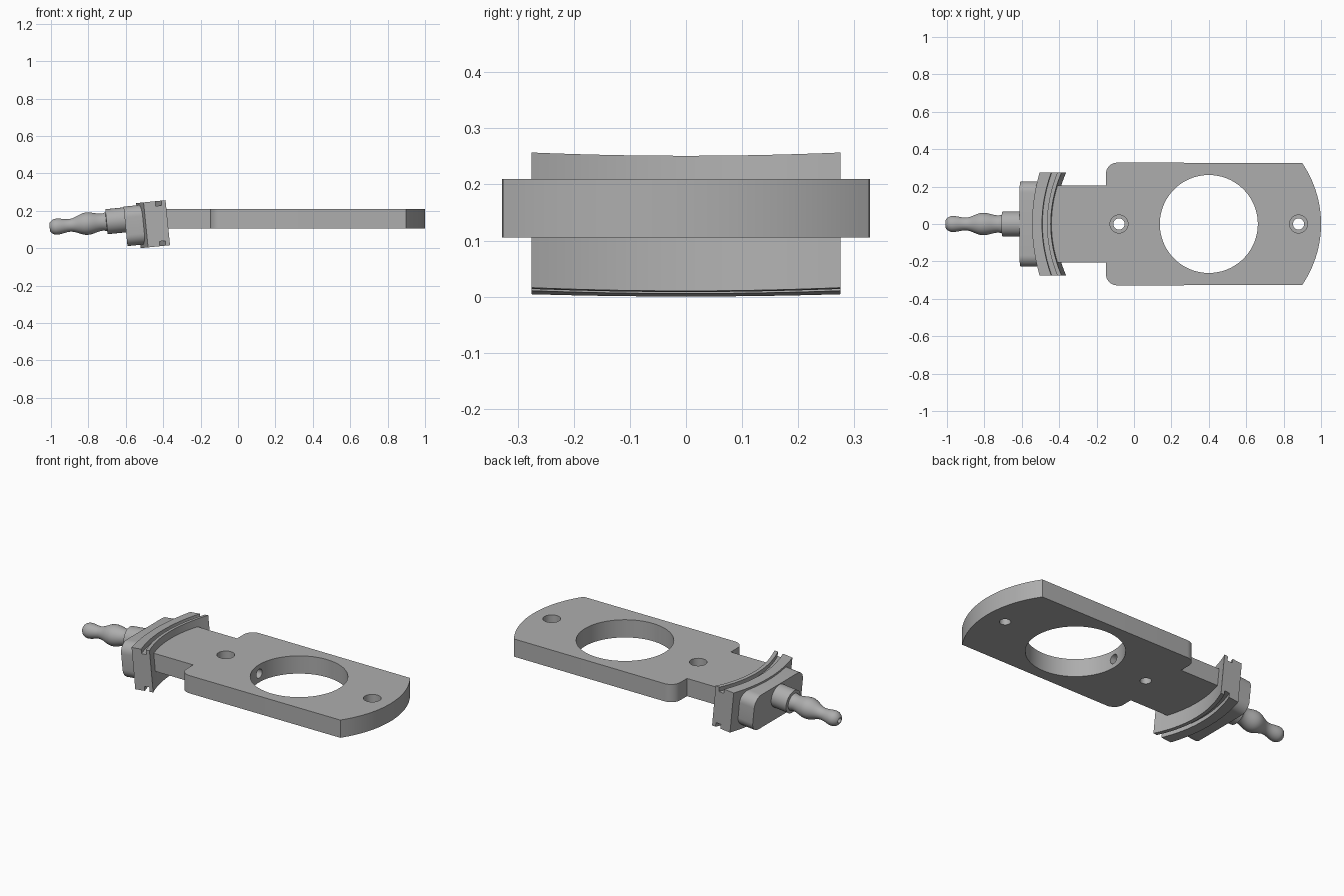
import bpy, bmesh, math
from mathutils import Matrix

if "Cube" in bpy.data.objects:
    bpy.data.objects.remove(bpy.data.objects["Cube"])

grey = bpy.data.materials.new("grey_metal")
grey.diffuse_color = (0.42, 0.42, 0.42, 1)
grey.use_nodes = True
grey.node_tree.nodes["Principled BSDF"].inputs["Base Color"].default_value = grey.diffuse_color

# Frame of the tilted end fitting: its local x axis runs along the spout
TILT = Matrix.Translation((-0.46, 0, 0.128)) @ Matrix.Rotation(-0.1, 4, 'Y')


def finish(name, bm, matrix=Matrix()):
    bmesh.ops.recalc_face_normals(bm, faces=bm.faces)
    bm.transform(matrix)
    me = bpy.data.meshes.new(name)
    bm.to_mesh(me)
    bm.free()
    ob = bpy.data.objects.new(name, me)
    me.materials.append(grey)
    bpy.context.collection.objects.link(ob)
    return ob


def smooth(ob):
    bpy.ops.object.select_all(action='DESELECT')
    ob.select_set(True)
    bpy.context.view_layer.objects.active = ob
    bpy.ops.object.shade_smooth_by_angle(angle=math.radians(30))


def prism(name, outline, z0, z1, matrix=Matrix()):
    bm = bmesh.new()
    face = bm.faces.new([bm.verts.new((x, y, z0)) for x, y in outline])
    top = bmesh.ops.extrude_face_region(bm, geom=[face])["geom"]
    bmesh.ops.translate(bm, vec=(0, 0, z1 - z0),
                        verts=[v for v in top if isinstance(v, bmesh.types.BMVert)])
    return finish(name, bm, matrix)


def lathe(name, profile, matrix, n=48):
    """Revolve (x, radius) pairs about the x axis; ends are capped."""
    bm = bmesh.new()
    rings = [[bm.verts.new((x, r * math.cos(2 * math.pi * i / n),
                            r * math.sin(2 * math.pi * i / n))) for i in range(n)]
             for x, r in profile]
    for a, b in zip(rings, rings[1:]):
        for i in range(n):
            j = (i + 1) % n
            bm.faces.new((a[i], a[j], b[j], b[i]))
    bm.faces.new(rings[0])
    bm.faces.new(rings[-1])
    return finish(name, bm, matrix)


def cut(ob, cutter):
    mod = ob.modifiers.new("cut", 'BOOLEAN')
    mod.operation, mod.solver, mod.object = 'DIFFERENCE', 'EXACT', cutter
    cutter.hide_render = True
    bpy.context.view_layer.objects.active = ob
    bpy.ops.object.modifier_apply(modifier=mod.name)
    bpy.data.objects.remove(cutter)


def arc(cx, cy, r, a0, a1, n):
    return [(cx + r * math.cos(math.radians(a0 + (a1 - a0) * i / n)),
             cy + r * math.sin(math.radians(a0 + (a1 - a0) * i / n))) for i in range(n + 1)]


# Mounting plate with narrow neck: upper half outline, mirrored in y
half = (arc(0.422, 0, 0.578, 1.5, 34.4, 12) + arc(-0.09, 0.268, 0.06, 90, 180, 8)
        + [(-0.15, 0.205), (-0.46, 0.205)])
plate = prism("mounting_plate", half + [(x, -y) for x, y in reversed(half)], 0.105, 0.21)

# Large opening, two counterbored screw holes, side port in the opening wall
UP = Matrix.Rotation(-math.pi / 2, 4, 'Y')
cut(plate, lathe("opening_cutter", [(0, 0.262), (0.4, 0.262)],
                 Matrix.Translation((0.4, 0, 0)) @ UP, 96))
for x in (-0.08, 0.88):
    cut(plate, lathe("screw_cutter", [(0, 0.03), (0.145, 0.03), (0.145, 0.048), (0.4, 0.048)],
                     Matrix.Translation((x, 0, 0)) @ UP, 32))
cut(plate, lathe("port_cutter", [(-0.02, 0.027), (0.3, 0.027)],
                 Matrix.Translation((0, 0, 0.157)), 24))
smooth(plate)


# Curved flange: two bowed plates with a recessed core making the seal groove
def bowed(name, x0, x1, sag0, sag1, height):
    ys = [-0.275 + 0.55 * i / 24 for i in range(25)]
    side = [(x0 + sag0 * (y / 0.275) ** 2, y) for y in ys]
    side += [(x1 + sag1 * (y / 0.275) ** 2, y) for y in reversed(ys)]
    smooth(prism(name, side, -height, height, TILT))


bowed("flange_outer", -0.073, -0.02, 0.04, 0.05, 0.121)
bowed("flange_core", -0.03, 0.015, 0.05, 0.055, 0.095)
bowed("flange_inner", 0.007, 0.027, 0.055, 0.058, 0.121)

# Rounded boss behind the flange
w, h, r = 0.228, 0.106, 0.06
corners = []
for sy, sz, a in ((1, 1, 0), (-1, 1, 90), (-1, -1, 180), (1, -1, 270)):
    corners += arc(sy * (w - r), sz * (h - r), r, a, a + 90, 8)
AXES = Matrix(((0, 0, 1, 0), (1, 0, 0, 0), (0, 1, 0, 0), (0, 0, 0, 1)))
boss = prism("boss", corners, -0.142, -0.03, TILT @ Matrix.Translation((0, 0, 0.003)) @ AXES)
smooth(boss)

# Hose spout: cylinder, then cosine-blended bulges, ending in a small bore
keys = [(-0.242, 0.05), (-0.262, 0.046), (-0.345, 0.06), (-0.44, 0.034), (-0.508, 0.043)]
profile = [(-0.1, 0.067), (-0.24, 0.067)]
for (xa, ra), (xb, rb) in zip(keys, keys[1:]):
    for i in range(10):
        t = i / 10
        profile.append((xa + (xb - xa) * t, ra + (rb - ra) * (1 - math.cos(math.pi * t)) / 2))
profile += arc(-0.508, 0, 0.043, 90, 152, 8)
profile += [(-0.546, 0.015), (-0.48, 0.015)]
smooth(lathe("hose_spout", profile, TILT @ Matrix.Translation((0, 0, 0.038))))
